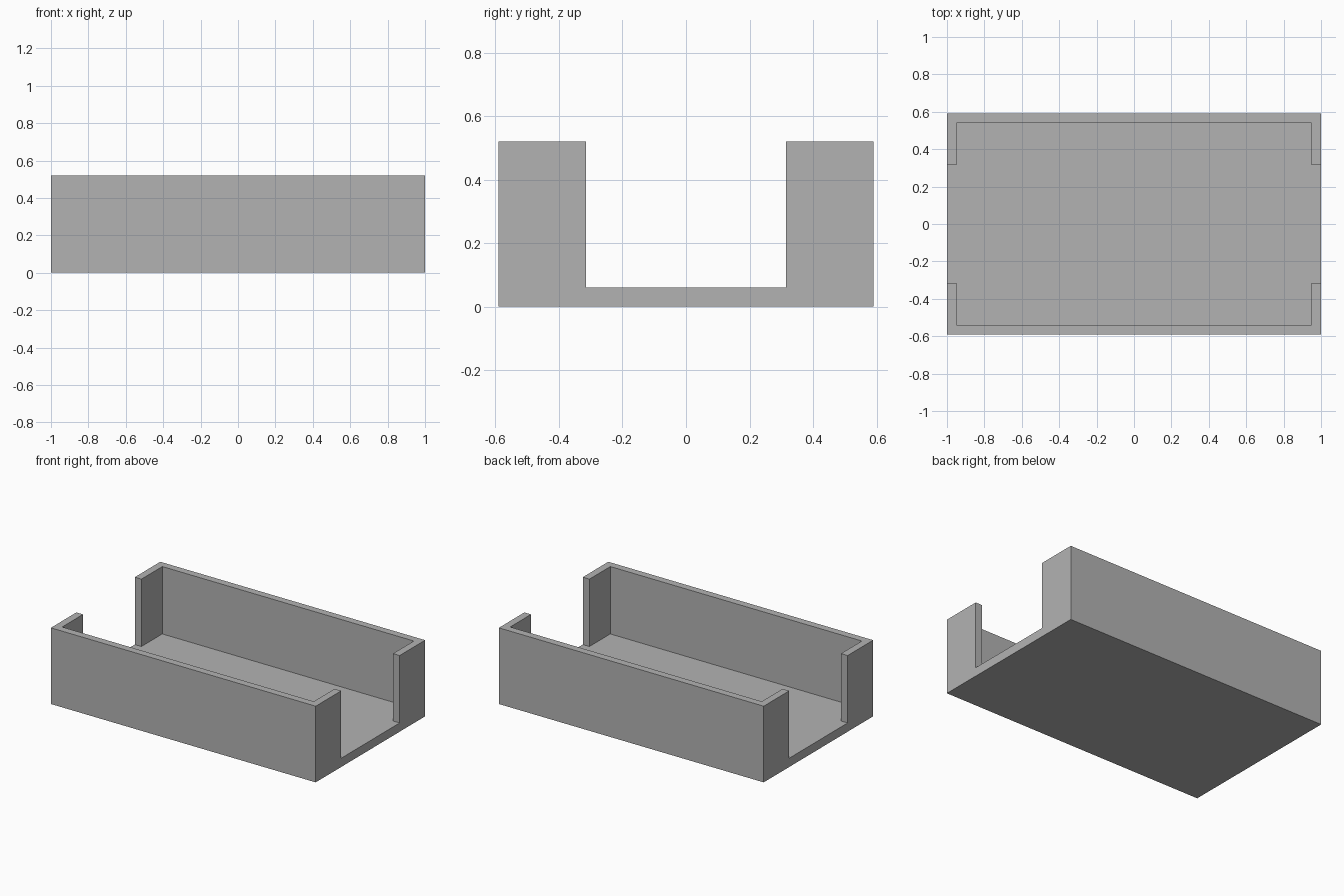
import bpy
import bmesh
import math

cube = bpy.data.objects.get("Cube")
if cube:
    bpy.data.objects.remove(cube, do_unlink=True)

HALF_X, HALF_Y, HEIGHT = 1.0, 0.59, 0.52
WALL, FLOOR, SLOT = 0.05, 0.06, 0.315  # SLOT is half the end opening

# Single grey material
grey = bpy.data.materials.new("grey plastic")
grey.use_nodes = True
colour = (0.45, 0.45, 0.45, 1)
grey.diffuse_color = colour
grey.node_tree.nodes["Principled BSDF"].inputs["Base Color"].default_value = colour

# Footprint divided along the wall and slot lines
xs = [-HALF_X, WALL - HALF_X, HALF_X - WALL, HALF_X]
ys = [-HALF_Y, WALL - HALF_Y, -SLOT, SLOT, HALF_Y - WALL, HALF_Y]
bm = bmesh.new()
grid = [[bm.verts.new((x, y, 0)) for y in ys] for x in xs]
for i in range(len(xs) - 1):
    for j in range(len(ys) - 1):
        bm.faces.new((grid[i][j], grid[i + 1][j], grid[i + 1][j + 1], grid[i][j + 1]))


def raise_faces(faces, height, keep=False):
    """Extrude faces upward and return the new top faces."""
    geom = bmesh.ops.extrude_face_region(bm, geom=faces, use_keep_orig=keep)["geom"]
    verts = [g for g in geom if isinstance(g, bmesh.types.BMVert)]
    bmesh.ops.translate(bm, verts=verts, vec=(0, 0, height))
    return [g for g in geom if isinstance(g, bmesh.types.BMFace)]


def is_wall(face):
    c = face.calc_center_median()
    long_side = abs(c.y) > HALF_Y - WALL
    end_return = abs(c.x) > HALF_X - WALL and abs(c.y) > SLOT
    return long_side or end_return


# Floor slab, then long walls with short returns around the ends
floor_top = raise_faces(bm.faces[:], FLOOR, keep=True)
raise_faces([f for f in floor_top if is_wall(f)], HEIGHT - FLOOR)

# Merge coplanar panels into clean flat faces
bmesh.ops.recalc_face_normals(bm, faces=bm.faces[:])
bmesh.ops.dissolve_limit(bm, angle_limit=math.radians(1),
                         verts=bm.verts[:], edges=bm.edges[:])
bmesh.ops.recalc_face_normals(bm, faces=bm.faces[:])

mesh = bpy.data.meshes.new("open_ended_tray")
bm.to_mesh(mesh)
bm.free()
mesh.materials.append(grey)
tray = bpy.data.objects.new("open_ended_tray", mesh)
bpy.context.collection.objects.link(tray)
